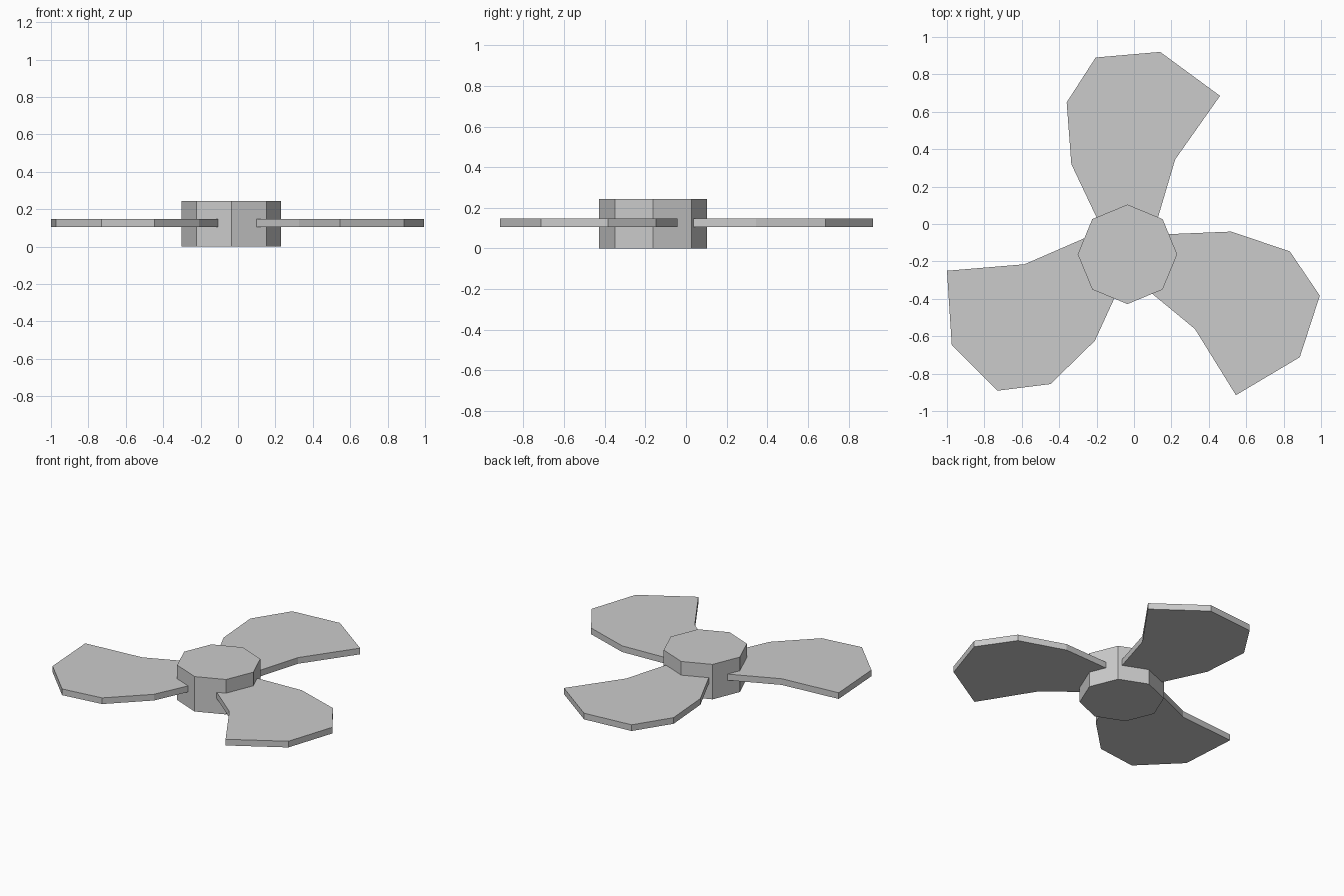
import bpy
import bmesh
from math import radians
from mathutils import Matrix, Vector

cube = bpy.data.objects.get("Cube")
if cube:
    bpy.data.objects.remove(cube, do_unlink=True)

grey = bpy.data.materials.new("light_grey")
grey.use_nodes = True
grey.diffuse_color = (0.6, 0.6, 0.6, 1)
grey.node_tree.nodes["Principled BSDF"].inputs["Base Color"].default_value = (0.6, 0.6, 0.6, 1)


def slab(name, outline, bottom, top):
    """Extrude a flat outline upwards into a solid."""
    bm = bmesh.new()
    face = bm.faces.new([bm.verts.new((p.x, p.y, bottom)) for p in outline])
    side = bmesh.ops.extrude_face_region(bm, geom=[face], use_keep_orig=True)
    verts = [v for v in side["geom"] if isinstance(v, bmesh.types.BMVert)]
    bmesh.ops.translate(bm, verts=verts, vec=(0, 0, top - bottom))
    bmesh.ops.recalc_face_normals(bm, faces=bm.faces)
    mesh = bpy.data.meshes.new(name)
    bm.to_mesh(mesh)
    bm.free()
    mesh.materials.append(grey)
    obj = bpy.data.objects.new(name, mesh)
    bpy.context.collection.objects.link(obj)
    return obj


# Eight-sided hub
centre = Vector((-0.035, -0.162))
spoke = Vector((0, 0.266))
slab("hub", [centre + Matrix.Rotation(radians(45 * i), 2) @ spoke for i in range(8)], 0, 0.243)

# One blade outline, measured from its pointed outer corner
tip = Vector((0.46, 0.685))
blade = [Vector(p) - tip for p in (
    (0.46, 0.685), (0.14, 0.92), (-0.205, 0.89), (-0.36, 0.65),
    (-0.335, 0.32), (-0.155, -0.06), (0.10, -0.06), (0.22, 0.345))]

# Three blades, slightly unevenly spaced around the hub
for name, corner, angle in (
        ("back_blade", (0.46, 0.685), 0),
        ("left_blade", (0.545, -0.915), -113),
        ("right_blade", (-1.0, -0.25), -230)):
    turn = Matrix.Rotation(radians(angle), 2)
    slab(name, [Vector(corner) + turn @ p for p in blade], 0.105, 0.148)
